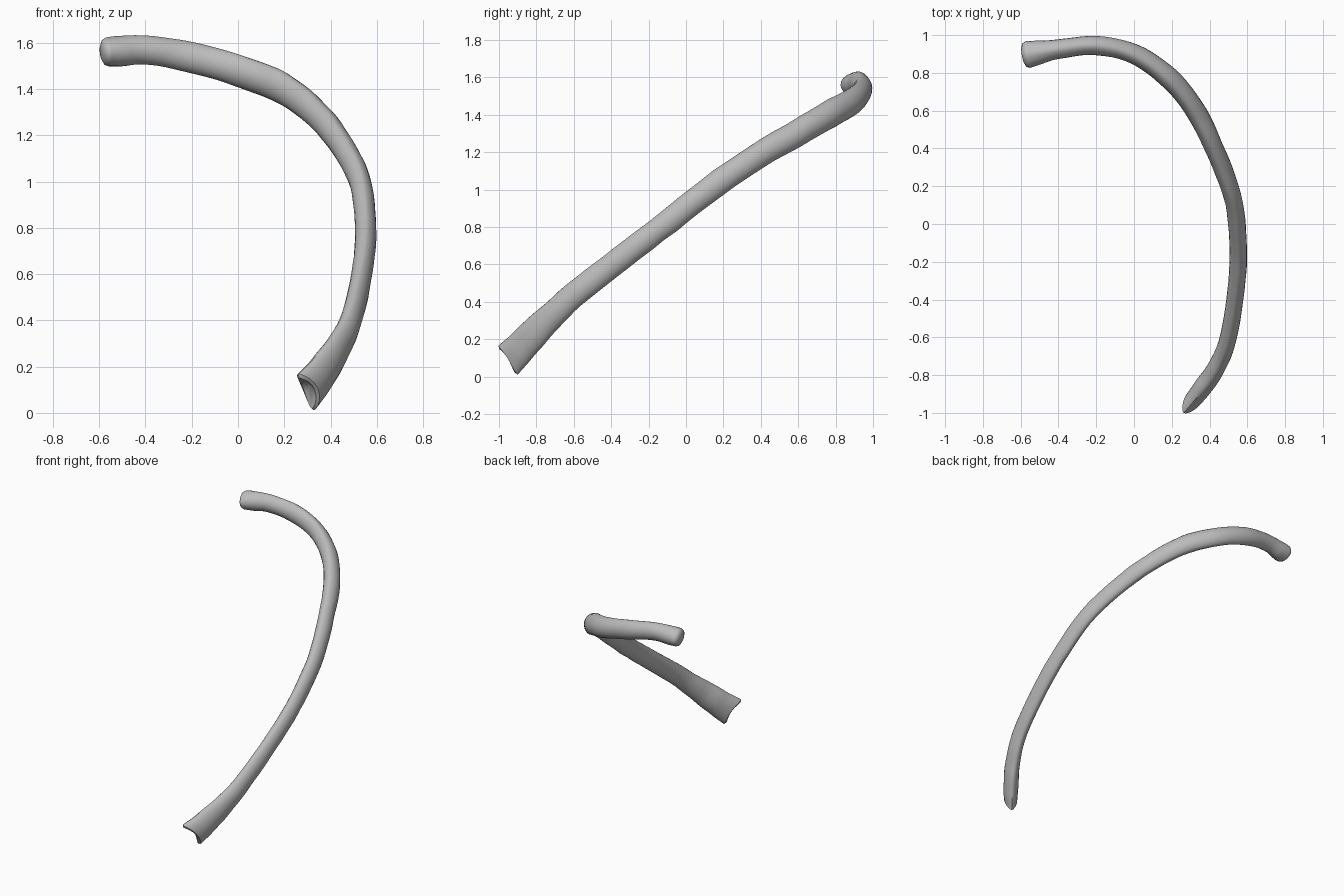
import bpy
import bmesh
import math
from mathutils import Vector, noise

default_cube = bpy.data.objects.get("Cube")
if default_cube:
    bpy.data.objects.remove(default_cube)

SIDES = 20      # vertices around the cross-section
STEPS = 6       # rings between two stations

# Stations along the shaft: centre x, y, z, half height, half thickness,
# then the x and y lean of the cross-section's long axis
stations = [
    (.295, -.95, .09, .1, .045, -.4, -.6),
    (.36, -.87, .17, .09, .05, -.35, -.6),
    (.435, -.76, .285, .077, .048, -.2, -.6),
    (.5, -.6, .435, .067, .045, -.1, -.6),
    (.545, -.3, .67, .066, .045, 0, -.6),
    (.55, -.08, .84, .066, .046, 0, -.6),
    (.52, .15, 1.02, .067, .047, 0, -.6),
    (.425, .4, 1.19, .068, .05, 0, -.55),
    (.325, .6, 1.305, .07, .053, 0, -.45),
    (.19, .77, 1.405, .073, .055, 0, -.3),
    (0, .9, 1.48, .07, .053, 0, -.15),
    (-.2, .945, 1.535, .066, .051, 0, -.05),
    (-.4, .925, 1.57, .062, .051, 0, 0),
    (-.51, .907, 1.565, .066, .064, 0, 0),
    (-.565, .897, 1.56, .063, .072, 0, 0),
]


def spline(a, b, c, d, t):
    """Catmull-Rom blend of four equally spaced values."""
    return b + (c - a) * t / 2 + (2 * a - 5 * b + 4 * c - d) * t * t / 2 \
        + (3 * b - a - 3 * c + d) * t ** 3 / 2


def sample(rows):
    """Turn the sparse stations into a dense list of rows."""
    padded = [rows[0]] + rows + [rows[-1]]
    dense = []
    for i in range(len(rows) - 1):
        for k in range(STEPS):
            dense.append([spline(*values, k / STEPS)
                          for values in zip(*padded[i:i + 4])])
    return dense + [list(rows[-1])]


def add_ring(bm, centre, tangent, high, thick, lean_x, lean_y, notch=0):
    """Add one lens-shaped section; notch pulls its flat sides up the shaft."""
    up = Vector((lean_x, lean_y, .8))
    up = (up - tangent * up.dot(tangent)).normalized()
    side = tangent.cross(up)
    ring = []
    for k in range(SIDES):
        angle = math.tau * k / SIDES
        c, s = math.cos(angle), math.sin(angle)
        offset = side * thick * math.copysign(abs(c) ** 1.2, c) + up * high * s
        point = centre + offset + tangent * notch * c * c
        ring.append(bm.verts.new(point + offset * .05 * noise.noise(point * 9)))
    return ring


def bridge(bm, first, second):
    for k in range(SIDES):
        n = (k + 1) % SIDES
        bm.faces.new((first[k], first[n], second[n], second[k]))


def close(bm, ring, point):
    tip = bm.verts.new(point)
    for k in range(SIDES):
        bm.faces.new((ring[k], ring[(k + 1) % SIDES], tip))


bm = bmesh.new()
rows = sample(stations)
centres = [Vector(row[:3]) for row in rows]
last = len(rows) - 1
rings = []
for i, row in enumerate(rows):
    tangent = (centres[min(i + 1, last)] - centres[max(i - 1, 0)]).normalized()
    notch = max(0, .03 - .006 * i)
    rings.append(add_ring(bm, centres[i], tangent, *row[3:], notch))
    if i == 0:
        start_tangent = tangent
for first, second in zip(rings, rings[1:]):
    bridge(bm, first, second)

# Hollowed lower end with a narrow rim
rim = add_ring(bm, centres[0] - start_tangent * .008, start_tangent,
               .085, .032, -.4, -.6, .03)
bridge(bm, rim, rings[0])
close(bm, rim, centres[0] + start_tangent * .04)

# Rounded upper end
for reach, scale in ((.016, .88), (.026, .55)):
    cap = add_ring(bm, centres[-1] + tangent * reach, tangent,
                   .063 * scale, .072 * scale, 0, 0)
    bridge(bm, rings[-1], cap)
    rings.append(cap)
close(bm, rings[-1], centres[-1] + tangent * .028)

bmesh.ops.recalc_face_normals(bm, faces=bm.faces)
mesh = bpy.data.meshes.new("curved_rib_bone")
bm.to_mesh(mesh)
bm.free()
rib = bpy.data.objects.new("curved_rib_bone", mesh)
bpy.context.collection.objects.link(rib)

# Plain grey surface
grey = bpy.data.materials.new("plain_grey")
grey.use_nodes = True
colour = (.5, .5, .5, 1)
grey.diffuse_color = colour
grey.node_tree.nodes["Principled BSDF"].inputs["Base Color"].default_value = colour
mesh.materials.append(grey)

# Smooth shading that keeps the end rim crisp
bpy.ops.object.select_all(action="DESELECT")
rib.select_set(True)
bpy.context.view_layer.objects.active = rib
bpy.ops.object.shade_smooth_by_angle(angle=math.radians(40))
